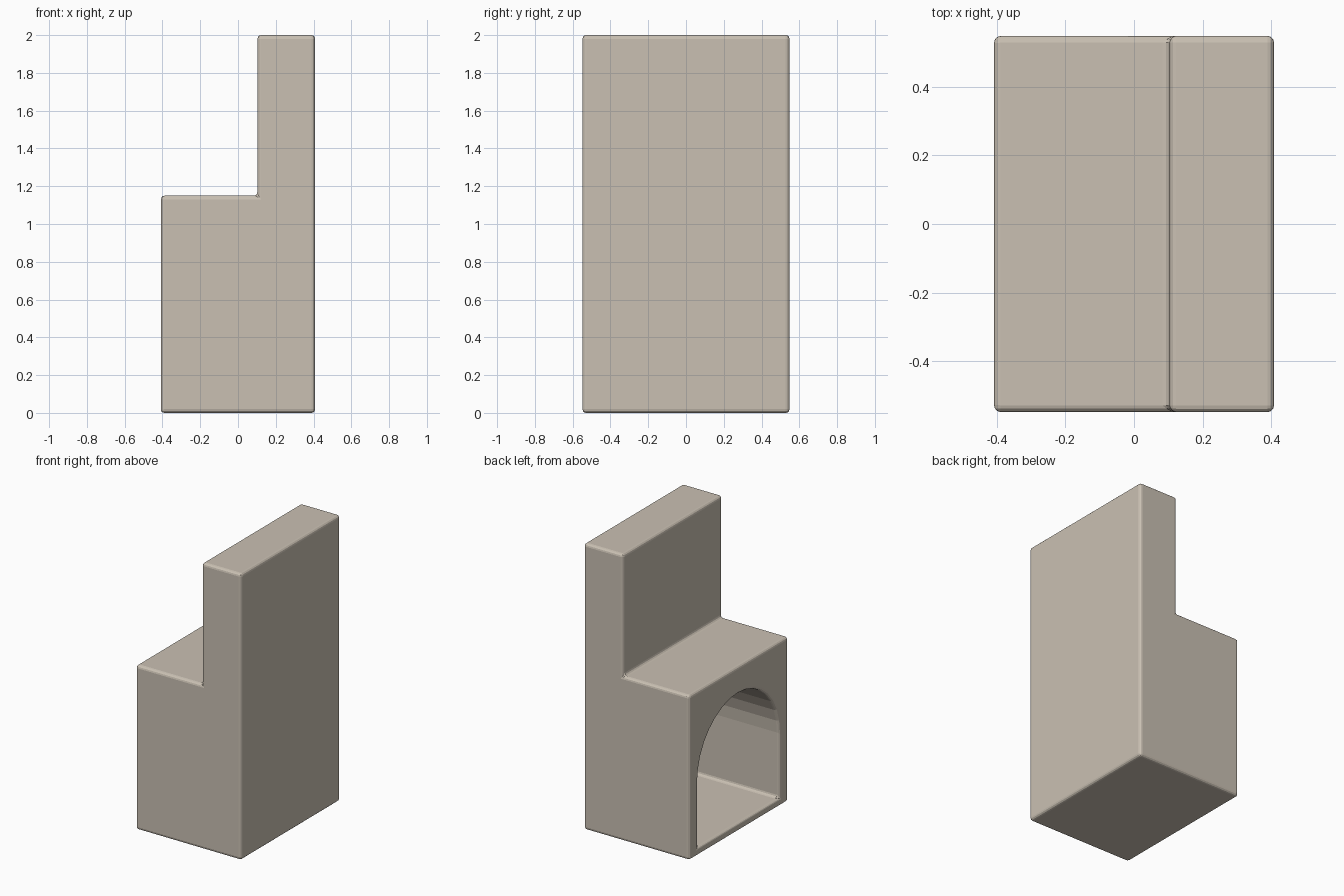
import bpy, bmesh, math

if "Cube" in bpy.data.objects:
    bpy.data.objects.remove(bpy.data.objects["Cube"])

W, D, H = 0.408, 0.548, 2.0      # half width, half depth, height
SHELF, STACK_X = 1.15, 0.103     # shelf height, face of the chimney stack


def prism(name, points, offset):
    """Extrude a closed outline by offset and return it as an object."""
    bm = bmesh.new()
    face = bm.faces.new([bm.verts.new(p) for p in points])
    new = bmesh.ops.extrude_face_region(bm, geom=[face])["geom"]
    bmesh.ops.translate(bm, vec=offset,
                        verts=[v for v in new if isinstance(v, bmesh.types.BMVert)])
    bmesh.ops.recalc_face_normals(bm, faces=bm.faces)
    mesh = bpy.data.meshes.new(name)
    bm.to_mesh(mesh)
    bm.free()
    obj = bpy.data.objects.new(name, mesh)
    bpy.context.collection.objects.link(obj)
    return obj


# Plaster colour
plaster = bpy.data.materials.new("warm_plaster")
plaster.diffuse_color = (0.59, 0.53, 0.45, 1)
plaster.use_nodes = True
plaster.node_tree.nodes["Principled BSDF"].inputs["Base Color"].default_value = plaster.diffuse_color

# L-shaped fireplace body with chimney stack
outline = [(-W, 0), (W, 0), (W, H), (STACK_X, H), (STACK_X, SHELF), (-W, SHELF)]
body = prism("fireplace_body", [(x, -D, z) for x, z in outline], (0, 2 * D, 0))
body.data.materials.append(plaster)

# Arched firebox cutter, open on the -x side
R, SPRING, FLOOR, SEG = 0.448, 0.51, 0.055, 16
arch = [(-R, FLOOR), (R, FLOOR)]
arch += [(R * math.cos(math.pi * i / SEG), SPRING + R * math.sin(math.pi * i / SEG))
         for i in range(SEG + 1)]
cutter = prism("firebox_cutter", [(-W - 0.2, y, z) for y, z in arch], (W + 0.2 + 0.31, 0, 0))
cutter.data.materials.append(plaster)
cutter.hide_render = True
cutter.hide_set(True)

# Cut the firebox, then round every hard edge
cut = body.modifiers.new("firebox", "BOOLEAN")
cut.operation = "DIFFERENCE"
cut.solver = "EXACT"
cut.object = cutter
bev = body.modifiers.new("soft_edges", "BEVEL")
bev.width = 0.02
bev.segments = 3
bev.limit_method = "ANGLE"
bev.angle_limit = math.radians(30)
